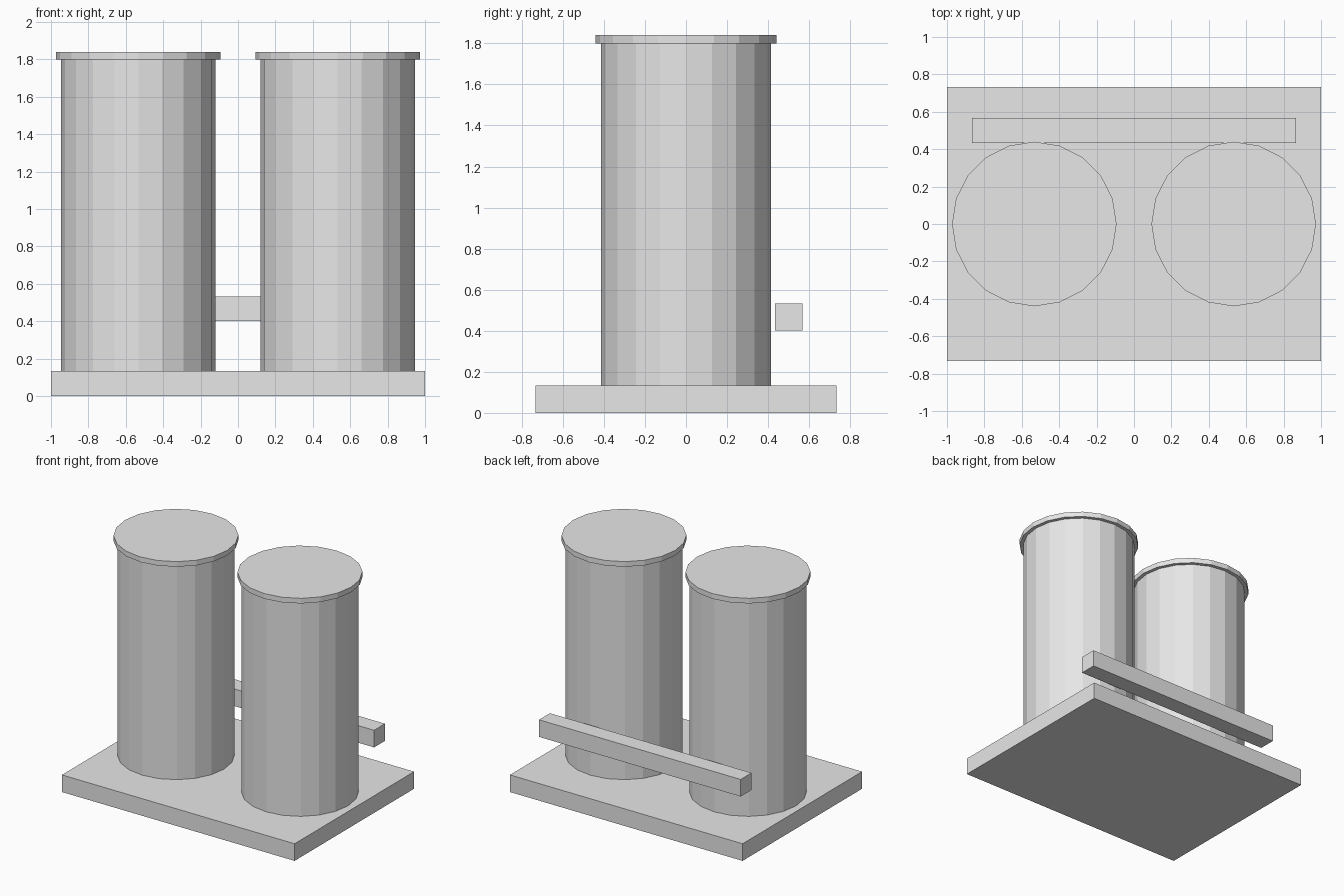
import bpy

if "Cube" in bpy.data.objects:
    bpy.data.objects.remove(bpy.data.objects["Cube"])

grey = bpy.data.materials.new("light_grey")
grey.diffuse_color = (0.8, 0.8, 0.8, 1)
grey.use_nodes = True
grey.node_tree.nodes["Principled BSDF"].inputs["Base Color"].default_value = grey.diffuse_color


def finish(name):
    ob = bpy.context.object
    ob.name = name
    ob.data.materials.append(grey)
    return ob


def box(name, size, centre):
    bpy.ops.mesh.primitive_cube_add(size=1, location=centre)
    ob = finish(name)
    ob.scale = size
    bpy.ops.object.transform_apply(location=False, rotation=False, scale=True)


def drum(name, radius, x, z0, z1):
    bpy.ops.mesh.primitive_cylinder_add(vertices=20, radius=radius, depth=z1 - z0,
                                        location=(x, 0, (z0 + z1) / 2))
    finish(name)


# Flat slab under everything
box("base_slab", (2.0, 1.467, 0.133), (0, 0, 0.0667))

# Two upright tanks with overhanging lids
for side, x in (("left", -0.533), ("right", 0.533)):
    drum(side + "_tank", 0.413, x, 0.133, 1.80)
    drum(side + "_lid", 0.44, x, 1.80, 1.84)

# Horizontal pipe bar behind the tanks
box("rear_bar", (1.733, 0.133, 0.133), (0, 0.50, 0.467))
